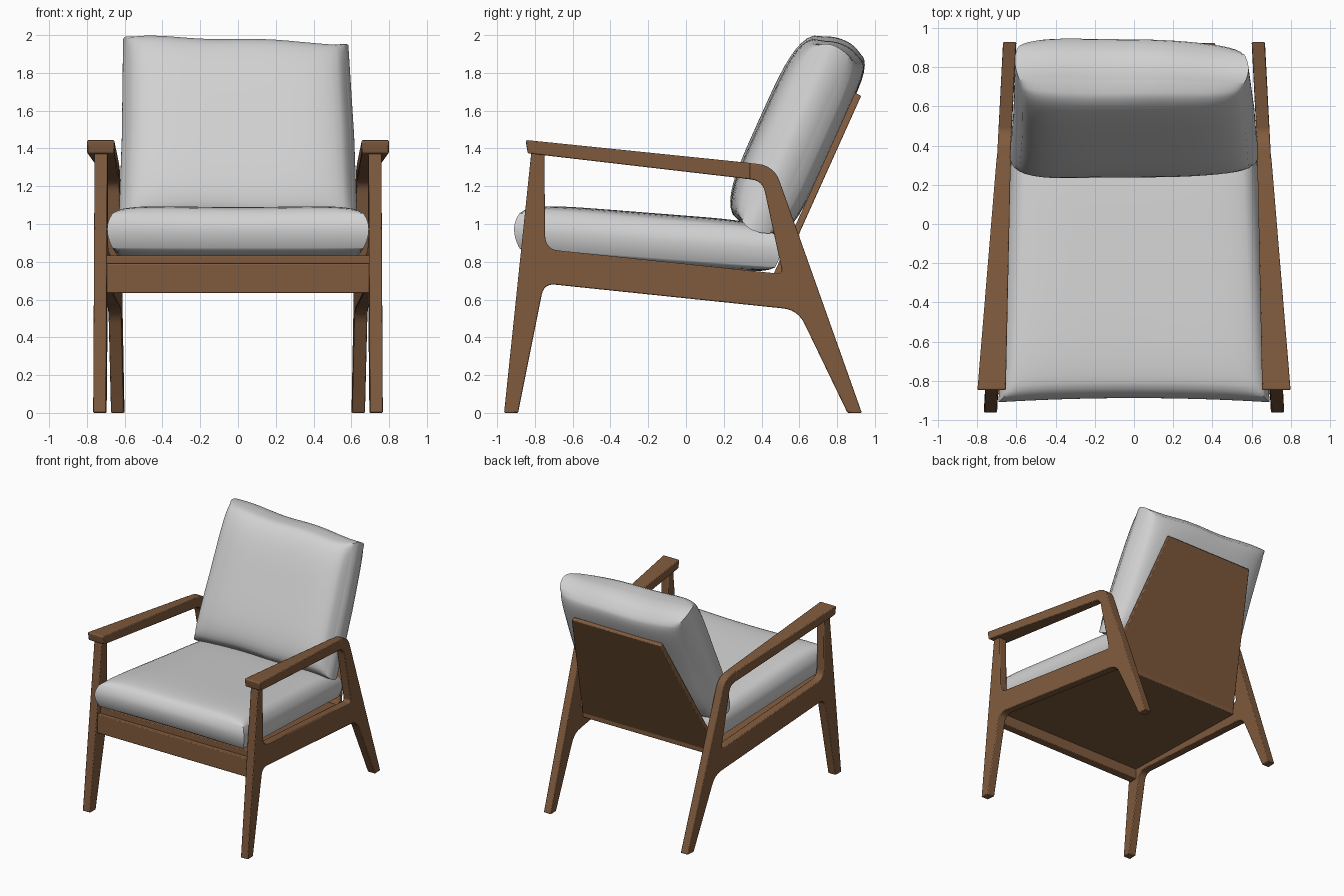
import bpy, bmesh, math
from mathutils import Vector

if "Cube" in bpy.data.objects:
    bpy.data.objects.remove(bpy.data.objects["Cube"])


def material(name, rgb):
    m = bpy.data.materials.new(name)
    m.diffuse_color = (*rgb, 1)
    m.use_nodes = True
    m.node_tree.nodes["Principled BSDF"].inputs["Base Color"].default_value = m.diffuse_color
    return m


WOOD = material("walnut brown", (0.217, 0.105, 0.048))
FABRIC = material("light grey fabric", (0.64, 0.64, 0.64))


def finish(name, bm, mat, angle):
    bmesh.ops.recalc_face_normals(bm, faces=bm.faces)
    me = bpy.data.meshes.new(name)
    bm.to_mesh(me)
    bm.free()
    me.materials.append(mat)
    ob = bpy.data.objects.new(name, me)
    bpy.context.collection.objects.link(ob)
    bpy.ops.object.select_all(action='DESELECT')
    ob.select_set(True)
    bpy.context.view_layer.objects.active = ob
    bpy.ops.object.shade_smooth_by_angle(angle=math.radians(angle))
    return ob


def rounded(points, steps=6):
    """Round the corners of a (y, z, radius) outline."""
    out = []
    for i, (y, z, r) in enumerate(points):
        p = Vector((y, z))
        if r == 0:
            out.append(p)
            continue
        a = p + (Vector(points[i - 1][:2]) - p).normalized() * r
        b = p + (Vector(points[(i + 1) % len(points)][:2]) - p).normalized() * r
        for k in range(steps + 1):
            t = k / steps
            out.append(a * (1 - t) ** 2 + p * 2 * t * (1 - t) + b * t * t)
    return out


def prism(name, points, x_low, x_high, mirror=False):
    """Side outline spanned between two x positions that depend on (y, z)."""
    bm = bmesh.new()
    pts = rounded(points)
    lo = [bm.verts.new((x_low(y, z), y, z)) for y, z in pts]
    hi = [bm.verts.new((x_high(y, z), y, z)) for y, z in pts]
    bm.faces.new(lo)
    bm.faces.new(hi)
    for i in range(len(pts)):
        j = (i + 1) % len(pts)
        bm.faces.new((lo[i], lo[j], hi[j], hi[i]))
    ob = finish(name, bm, WOOD, 35)
    bev = ob.modifiers.new("soft edges", 'BEVEL')
    bev.width, bev.segments = 0.006, 2
    bev.limit_method, bev.angle_limit = 'ANGLE', math.radians(40)
    if mirror:
        ob.modifiers.new("other side", 'MIRROR')
    return ob


def pillow(name, edge_top, edge_bottom, power, place):
    """Stuffed cushion: thick middle, thinner rim, placed by a mapping of (a, b, c)."""
    bm = bmesh.new()
    bmesh.ops.create_cube(bm, size=2)
    bmesh.ops.subdivide_edges(bm, edges=bm.edges[:], cuts=21, use_grid_fill=True)
    for v in bm.verts:
        a, b, c = (0.6 * math.sin(q * math.pi / 2) + 0.4 * q for q in v.co)
        swell = max(0, (1 - abs(a) ** 5) * (1 - abs(b) ** power)) ** 0.5
        edge = edge_top if c > 0 else edge_bottom
        t = c * (edge + (1 - edge) * swell)
        a2 = a * (1 - 0.04 * c * c * a ** 6)
        b2 = b * (1 - 0.04 * c * c * b ** 6)
        v.co = place(a2, b2, t)
    return finish(name, bm, FABRIC, 60)


# side frames: front leg, rail and back leg in one piece, toed in towards the back
def centre(y):
    return 0.683 - 0.052 * y


prism("side_frame", [
    (-0.963, 0, 0), (-0.889, 0, 0), (-0.752, 0.685, 0.06), (0.592, 0.545, 0.08),
    (0.855, 0, 0), (0.931, 0, 0), (0.466, 1.31, 0.09), (0.30, 1.326, 0),
    (0.30, 1.241, 0), (0.405, 1.229, 0.06), (0.512, 0.735, 0.03),
    (-0.745, 0.867, 0.07), (-0.75, 1.39, 0), (-0.818, 1.39, 0)],
    lambda y, z: centre(y) - 0.034, lambda y, z: centre(y) + 0.034, True)


# armrests, wide at the front
def arm_half(y):
    return 0.0725 - 0.0365 * (y + 0.847) / 1.187


prism("armrest", [
    (-0.850, 1.445, 0.015), (0.34, 1.323, 0), (0.34, 1.237, 0), (-0.838, 1.374, 0.01)],
    lambda y, z: centre(y) - arm_half(y), lambda y, z: centre(y) + arm_half(y), True)

# front rail and seat board
prism("front_rail", [(-0.87, 0.635, 0), (-0.80, 0.635, 0), (-0.80, 0.79, 0), (-0.87, 0.79, 0)],
      lambda y, z: -0.70, lambda y, z: 0.70)
prism("seat_board", [(-0.835, 0.835, 0), (-0.835, 0.725, 0), (0.475, 0.635, 0), (0.475, 0.71, 0)],
      lambda y, z: -0.655 + 0.052 * y, lambda y, z: 0.655 - 0.052 * y)


# leaning back: u runs up the backrest, n points to its front
def lean(u, n):
    return 0.57 + 0.41 * u - 0.912 * n, 0.952 + 0.912 * u + 0.41 * n


def panel_half(y, z):
    return 0.63 - 0.22 * (z - 0.66) / 1.03


prism("back_panel", [(*lean(u, n), 0) for u, n in
                     ((-0.30, -0.028), (0.81, -0.028), (0.81, 0.008), (-0.30, 0.008))],
      lambda y, z: -panel_half(y, z), panel_half)


# cushions
def seat_place(a, b, t):
    y = -0.205 + 0.705 * b * (1 - 0.03 * (1 - a * a))
    x = a * (0.645 - 0.052 * y)
    z = 0.968 - 0.075 * (y + 0.85) + 0.134 * t
    if t > 0:   # fuller towards the front corners
        z += t * (0.006 + 0.016 * a * a * max(0, -b + 0.3))
    return x, y, z


def back_place(a, b, t):
    up = max(b, 0)
    u = 0.470 + 0.547 * b - 0.022 * a * up + 0.006 * math.sin(6 * a) * b
    n = 0.205 + 0.203 * t - 0.015 * a * max(t, 0)
    # the part above the panel sags backwards, mostly left of the middle
    n -= 0.045 * up ** 3 * (1 - (a + 0.3) ** 2 / 1.7) * (1 if t < 0 else 1 - min(1, t * 1.5))
    y, z = lean(u, n)
    return 0.615 * a * (1 - 0.03 * b) - 0.012 * up, y, z


pillow("seat_cushion", 0.55, 0.75, 5, seat_place)
pillow("back_cushion", 0.38, 0.45, 4, back_place)
